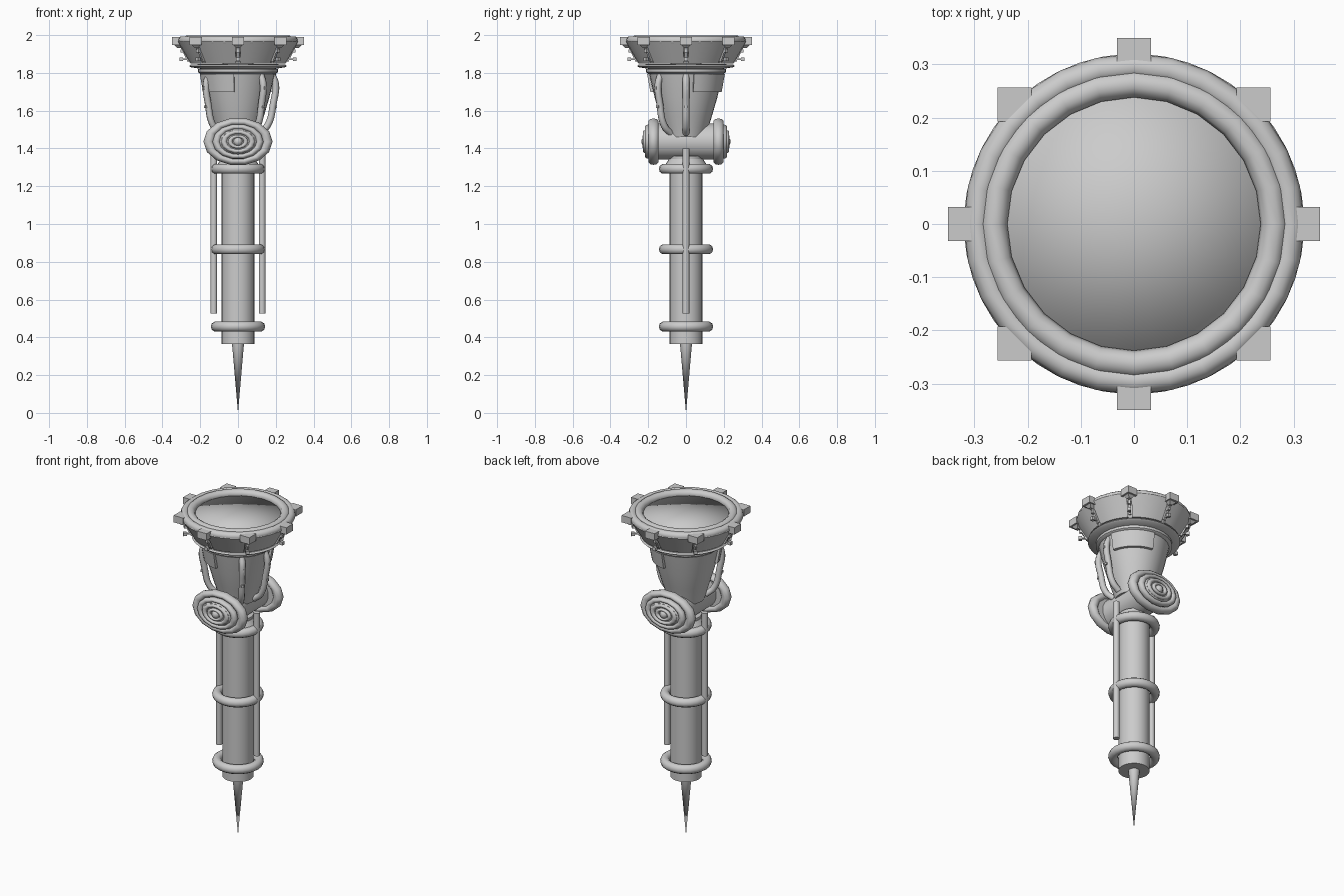
import bpy, bmesh, math
from math import cos, sin, pi, radians
from mathutils import Vector

if "Cube" in bpy.data.objects:
    bpy.data.objects.remove(bpy.data.objects["Cube"], do_unlink=True)

metal = bpy.data.materials.new("grey_metal")
metal.use_nodes = True
metal.diffuse_color = (0.6, 0.6, 0.6, 1)
metal.node_tree.nodes["Principled BSDF"].inputs["Base Color"].default_value = metal.diffuse_color


def finish(name, angle=40):
    ob = bpy.context.object
    ob.name = name
    ob.data.materials.clear()
    ob.data.materials.append(metal)
    bpy.ops.object.shade_smooth_by_angle(angle=radians(angle))
    return ob


def select_new(name, bm):
    mesh = bpy.data.meshes.new(name)
    bmesh.ops.recalc_face_normals(bm, faces=bm.faces)
    bm.to_mesh(mesh)
    bm.free()
    ob = bpy.data.objects.new(name, mesh)
    bpy.context.collection.objects.link(ob)
    bpy.ops.object.select_all(action='DESELECT')
    ob.select_set(True)
    bpy.context.view_layer.objects.active = ob


def lathe(name, profile, start=0, end=360, steps=32, angle=40):
    """Spin a closed (radius, height) profile; part turns get end caps."""
    bm = bmesh.new()
    full = end - start >= 360
    rows = []
    for i in range(steps if full else steps + 1):
        a = radians(start + (end - start) * i / steps)
        rows.append([bm.verts.new((r * cos(a), r * sin(a), z)) for r, z in profile])
    n = len(profile)
    for i in range(steps):
        p, q = rows[i], rows[(i + 1) % len(rows)]
        for j in range(n):
            k = (j + 1) % n
            bm.faces.new((p[j], q[j], q[k], p[k]))
    if not full:
        bm.faces.new(rows[0])
        bm.faces.new(rows[-1])
    bmesh.ops.remove_doubles(bm, verts=bm.verts, dist=1e-5)
    select_new(name, bm)
    return finish(name, angle)


def tube_z(name, r1, r2, z1, z2, x=0, y=0, sides=24):
    bpy.ops.mesh.primitive_cone_add(vertices=sides, radius1=r1, radius2=r2,
                                    depth=z2 - z1, location=(x, y, (z1 + z2) / 2))
    return finish(name)


def ring(name, major, minor, loc, scale=(1, 1, 1), rot=(0, 0, 0), segs=24):
    bpy.ops.mesh.primitive_torus_add(major_radius=major, minor_radius=minor, location=loc,
                                     rotation=rot, major_segments=segs, minor_segments=10)
    ob = finish(name, 60)
    ob.scale = scale
    return ob


def box(name, size, loc, turn=0, tilt=0):
    bpy.ops.mesh.primitive_cube_add(size=1, location=loc, rotation=(0, tilt, turn))
    ob = finish(name)
    ob.scale = size
    return ob


def pipe(name, points, radius):
    curve = bpy.data.curves.new(name, 'CURVE')
    curve.dimensions = '3D'
    curve.bevel_depth = radius
    curve.bevel_resolution = 2
    curve.resolution_u = 6
    curve.use_fill_caps = True
    spline = curve.splines.new('BEZIER')
    spline.bezier_points.add(len(points) - 1)
    for bp, p in zip(spline.bezier_points, points):
        bp.co = p
        bp.handle_left_type = bp.handle_right_type = 'AUTO'
    curve.materials.append(metal)
    ob = bpy.data.objects.new(name, curve)
    bpy.context.collection.objects.link(ob)


# Spike and shaft
tube_z("spike", 0.0, 0.032, 0, 0.37, sides=16)
tube_z("shaft", 0.087, 0.087, 0.365, 1.36)
tube_z("shaft_collar", 0.125, 0.09, 1.29, 1.345)
for i, z in enumerate((0.457, 0.866, 1.292)):
    ring(f"shaft_ring_{i}", 0.117, 0.027, (0, 0, z))
for side in (-1, 1):
    tube_z("side_rod", 0.018, 0.018, 0.525, 1.4, x=side * 0.128, sides=12)

# Cross joint with stepped oval end caps
JZ = 1.436
bpy.ops.mesh.primitive_cylinder_add(vertices=24, radius=0.095, depth=0.34,
                                    location=(0, 0, JZ), rotation=(pi / 2, 0, 0))
finish("cross_joint")
CAP = (1, 0.69, 1)
for side in (-1, 1):
    bpy.ops.mesh.primitive_cone_add(vertices=20, radius1=0.155, radius2=0.09, depth=0.06,
                                    location=(0, side * 0.187, JZ),
                                    rotation=(-side * pi / 2, 0, 0))
    finish("cap_body").scale = CAP
    for major, minor, y in ((0.155, 0.028, 0.172), (0.115, 0.02, 0.198),
                            (0.075, 0.016, 0.213), (0.042, 0.012, 0.22)):
        ring("cap_ring", major, minor, (0, side * y, JZ), CAP, (pi / 2, 0, 0), 14)
    bpy.ops.mesh.primitive_uv_sphere_add(segments=12, ring_count=8, radius=0.025,
                                         location=(0, side * 0.212, JZ))
    finish("cap_button")

# Tapered neck with collars
lathe("neck", [(0, 1.46), (0.105, 1.46), (0.118, 1.51), (0.137, 1.57), (0.166, 1.67),
               (0.196, 1.8), (0, 1.8)])
lathe("neck_collar", [(0, 1.795), (0.2, 1.795), (0.213, 1.805), (0.213, 1.82), (0, 1.82)])
lathe("lower_flange", [(0, 1.815), (0.19, 1.82), (0.25, 1.83), (0.258, 1.837),
                       (0.25, 1.845), (0, 1.85)])

# Wrapped plates on opposite quarters of the neck
for start in (12, 192):
    lathe("neck_plate", [(0.16, 1.7), (0.19, 1.7), (0.207, 1.795), (0.18, 1.795)],
          start, start + 72, 10)

# Bent pipes running down the neck
for deg in (-48, 0, 212):
    d = Vector((cos(radians(deg)), sin(radians(deg)), 0))
    path = [d * r + Vector((0, 0, z)) for r, z in
            ((0.18, 1.79), (0.199, 1.74), (0.187, 1.64), (0.155, 1.52), (0.11, 1.48))]
    pipe("neck_pipe", path, 0.018)
    for r, z in ((0.213, 1.72), (0.2, 1.62)):
        box("pipe_bolt", (0.014, 0.014, 0.014), d * r + Vector((0, 0, z)), radians(deg))

# Flared bowl: inner shell, eight outer panels, rolled rim and soft-shaded lens
lathe("bowl_shell", [(0.22, 1.85), (0.243, 1.85), (0.303, 1.965), (0.25, 1.965), (0.235, 1.9)])
ring("outer_rim", 0.296, 0.024, (0, 0, 1.971), segs=28)
ring("inner_rim", 0.264, 0.026, (0, 0, 1.974), segs=24)
lathe("lens", [(0, 1.9), (0.244, 1.9), (0.244, 1.97), (0, 1.97)], steps=18, angle=180)

for i in range(8):
    deg = i * 45
    a = radians(deg)
    d = Vector((cos(a), sin(a), 0))
    up = Vector((0, 0, 1))
    lathe("bowl_panel", [(0.235, 1.85), (0.252, 1.85), (0.32, 1.965), (0.312, 1.98),
                         (0.295, 1.98)], deg + 2.5, deg + 42.5, 5)
    # Square clamp with tapered underside, rim tab, stem and bolts
    box("rim_clamp", (0.064, 0.064, 0.042), d * 0.318 + up * 1.969)
    box("clamp_tab", (0.04, 0.032, 0.03), d * 0.3 + up * 1.974, a)
    bpy.ops.mesh.primitive_cone_add(vertices=4, radius1=0.012, radius2=0.04, depth=0.02,
                                    location=d * 0.314 + up * 1.942, rotation=(0, 0, pi / 4))
    finish("clamp_taper")
    box("clamp_stem", (0.014, 0.014, 0.1), d * 0.282 + up * 1.905, a, 0.46)
    for r, z, s in ((0.3, 1.872, 0.02), (0.297, 1.915, 0.016)):
        box("clamp_bolt", (s, s, s), d * r + up * z, a)
    box("bolt_arm", (0.05, 0.008, 0.008), d * 0.277 + up * 1.872, a)
